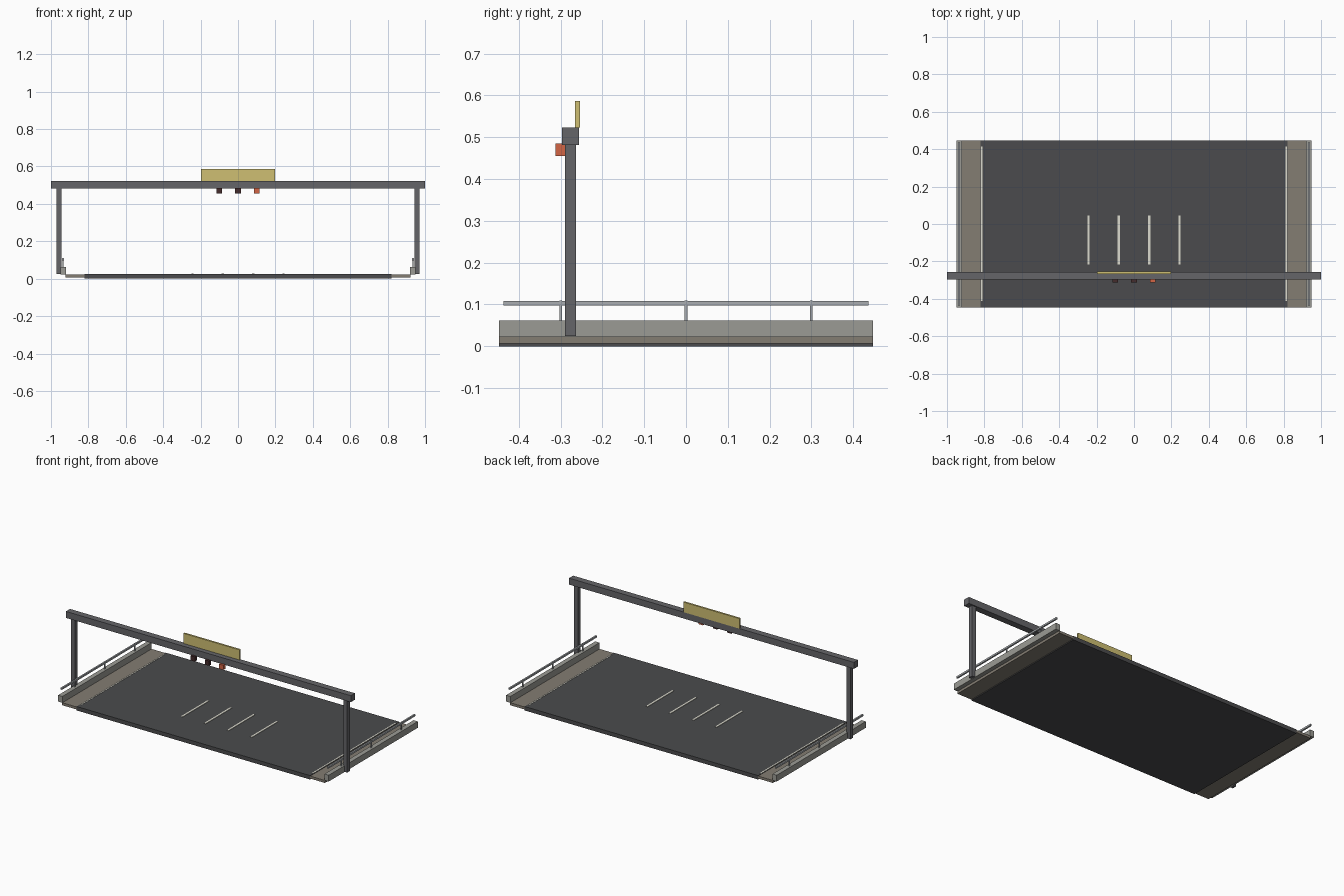
import bpy

if "Cube" in bpy.data.objects:
    bpy.data.objects.remove(bpy.data.objects["Cube"])

def material(name, rgb):
    m = bpy.data.materials.new(name)
    m.diffuse_color = (*rgb, 1)
    m.use_nodes = True
    m.node_tree.nodes["Principled BSDF"].inputs["Base Color"].default_value = m.diffuse_color
    return m

ASPHALT = material("asphalt", (0.07, 0.071, 0.074))
STONE = material("stone", (0.23, 0.205, 0.17))
CONCRETE = material("concrete", (0.33, 0.33, 0.30))
STEEL = material("dark_steel", (0.13, 0.13, 0.14))
RAIL = material("rail_steel", (0.40, 0.42, 0.44))
PAINT = material("white_paint", (0.72, 0.71, 0.62))
SIGN = material("sign_yellow", (0.62, 0.52, 0.17))
LAMP_OFF = material("lamp_dark", (0.06, 0.025, 0.025))
LAMP_ON = material("lamp_orange", (0.65, 0.13, 0.06))

def box(name, x, y, z, mat):
    """Box spanning the (min, max) ranges on each axis."""
    bpy.ops.mesh.primitive_cube_add(size=1, location=[(a + b) / 2 for a, b in (x, y, z)])
    o = bpy.context.object
    o.name = name
    o.scale = [b - a for a, b in (x, y, z)]
    bpy.ops.object.transform_apply(location=False, rotation=False, scale=True)
    o.data.materials.append(mat)
    return o

def centred(c, w):
    return (c - w / 2, c + w / 2)

def pair(name, x, y, z, mat):
    """Matching boxes on the left and right sides."""
    box(name + "_right", x, y, z, mat)
    box(name + "_left", (-x[1], -x[0]), y, z, mat)

# Road deck and shoulders
LENGTH = (-0.447, 0.447)
box("road_deck", (-0.82, 0.82), LENGTH, (0, 0.025), ASPHALT)
pair("shoulder", (0.82, 0.923), LENGTH, (0.006, 0.022), STONE)

# Side barriers with handrails
pair("barrier", (0.92, 0.95), LENGTH, (0.022, 0.062), CONCRETE)
pair("handrail", (0.930, 0.940), (-0.437, 0.437), (0.097, 0.108), RAIL)
for i, y in enumerate((-0.3, 0, 0.3)):
    pair(f"handrail_post_{i}", (0.932, 0.938), centred(y, 0.006), (0.06, 0.110), RAIL)

# Painted markings
pair("edge_line", (0.809, 0.818), (-0.412, 0.415), (0.024, 0.0265), PAINT)
for i in range(4):
    box(f"lane_mark_{i}", centred(-0.243 + 0.162 * i, 0.012), (-0.216, 0.046),
        (0.024, 0.028), PAINT)

# Overhead gantry
pair("gantry_post", (0.943, 0.970), (-0.290, -0.263), (0.024, 0.485), STEEL)
box("gantry_beam", (-1, 1), (-0.297, -0.256), (0.482, 0.523), STEEL)
box("sign_panel", (-0.197, 0.197), (-0.266, -0.254), (0.523, 0.587), SIGN)

# Signal lamps hung on the front of the beam
for i, mat in enumerate((LAMP_OFF, LAMP_OFF, LAMP_ON)):
    box(f"signal_lamp_{i}", centred(0.1 * (i - 1), 0.03), (-0.312, -0.290),
        (0.455, 0.485), mat)
